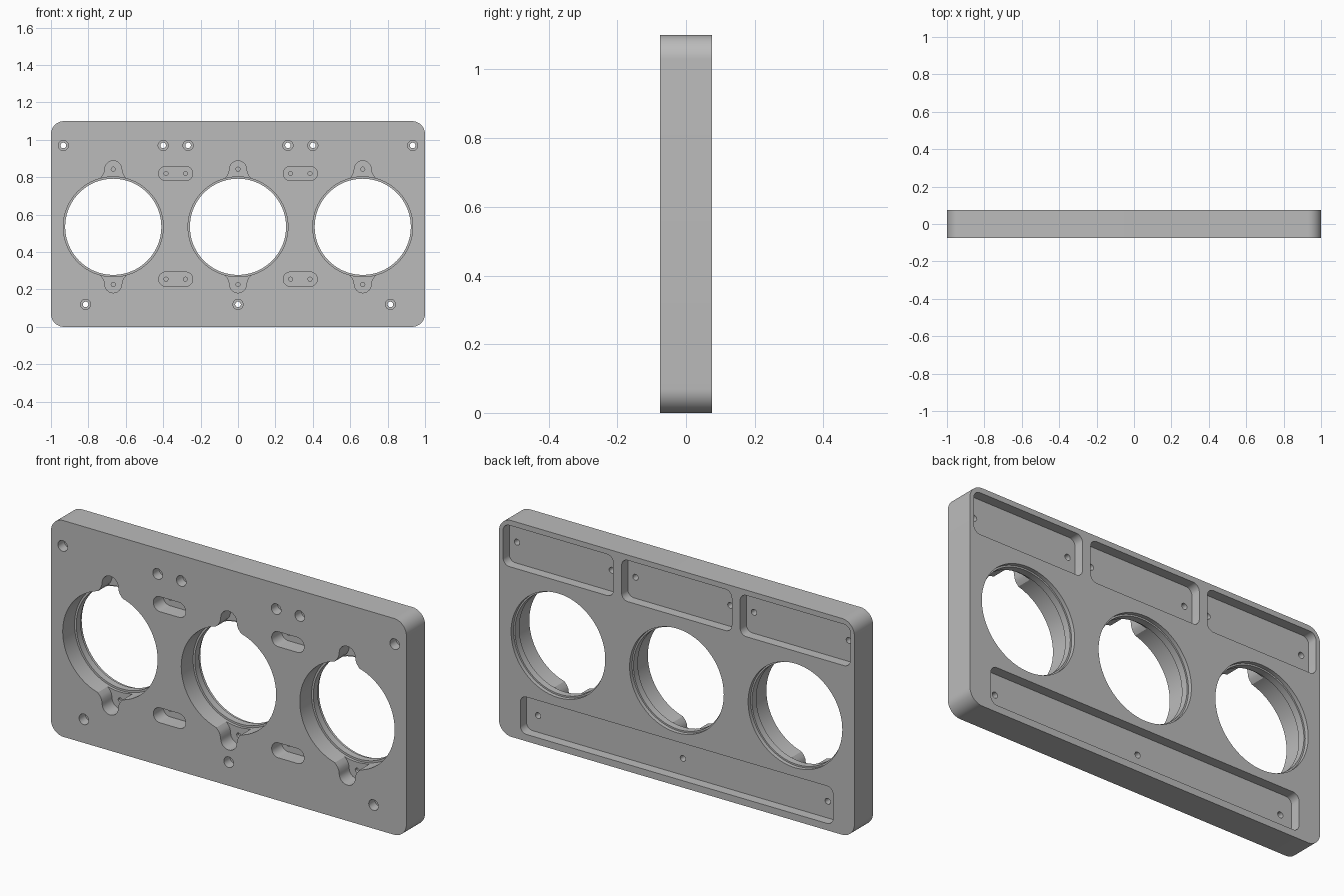
import bpy, bmesh, math

if "Cube" in bpy.data.objects:
    bpy.data.objects.remove(bpy.data.objects["Cube"])

FRONT, BACK = -0.075, 0.075
CZ = 0.535                      # height of the large bores
BAYS = (-0.667, 0.0, 0.667)     # x of the three bores


def circle(x, z, r, n=32):
    return [(x + r * math.cos(2 * math.pi * i / n), z + r * math.sin(2 * math.pi * i / n)) for i in range(n)]


def rounded(x, z, w, h, r, n=10):
    pts = []
    for k, (sx, sz) in enumerate(((1, 1), (-1, 1), (-1, -1), (1, -1))):
        for i in range(n + 1):
            a = math.pi / 2 * (k + i / n)
            pts.append((x + sx * (w / 2 - r) + r * math.cos(a), z + sz * (h / 2 - r) + r * math.sin(a)))
    return pts


def ear(x, side):
    # round tip, then sides that flare out towards the bore
    right = [(0.080, 0.245), (0.066, 0.262), (0.055, 0.275), (0.048, 0.290), (0.045, 0.308)]
    tip = [(0.045 * math.cos(a), 0.308 + 0.045 * math.sin(a)) for a in (math.pi * i / 16 for i in range(1, 16))]
    pts = right + tip + [(-px, pz) for px, pz in reversed(right)]
    return [(x + px, CZ + side * pz) for px, pz in pts]


def solid(name, outlines, y0, y1):
    """Extrude closed x-z outlines from y0 to y1 as one object."""
    bm = bmesh.new()
    for pts in outlines:
        a = [bm.verts.new((x, y0, z)) for x, z in pts]
        b = [bm.verts.new((x, y1, z)) for x, z in pts]
        bm.faces.new(a)
        bm.faces.new(b[::-1])
        for i in range(len(a)):
            j = (i + 1) % len(a)
            bm.faces.new((a[j], a[i], b[i], b[j]))
    bmesh.ops.recalc_face_normals(bm, faces=bm.faces)
    mesh = bpy.data.meshes.new(name)
    bm.to_mesh(mesh)
    bm.free()
    ob = bpy.data.objects.new(name, mesh)
    bpy.context.collection.objects.link(ob)
    return ob


# main plate
panel = solid("panel", [rounded(0, 0.55, 2.0, 1.1, 0.07, 12)], FRONT, BACK)

# fixing positions
screws = [(b + s * 0.267, 0.97) for b in BAYS for s in (-1, 1)] + [(x, 0.12) for x in (-0.815, 0, 0.815)]
slots = [(x, z) for x in (-0.333, 0.333) for z in (0.82, 0.255)]
ears = [(b, s) for b in BAYS for s in (-1, 1)]
pilots = [(b, CZ + s * 0.308) for b, s in ears] + [(x + d, z) for x, z in slots for d in (-0.052, 0.052)]
pockets = [rounded(b, 0.968, 0.62, 0.21, 0.035) for b in BAYS] + [rounded(0, 0.13, 1.76, 0.19, 0.035)]

O = 0.02                        # cutter overshoot beyond the plate
cutters = [
    solid("bore_cutter", [circle(b, CZ, 0.267, 96) for b in BAYS], FRONT - O, FRONT + 0.095),
    solid("lip_cutter", [circle(b, CZ, 0.257, 96) for b in BAYS], FRONT - O, BACK + O),
    solid("back_rim_cutter", [circle(b, CZ, 0.265, 96) for b in BAYS], BACK - 0.02, BACK + O),
    solid("ear_cutter", [ear(b, s) for b, s in ears], FRONT - O, FRONT + 0.08),
    solid("slot_cutter", [rounded(x, z, 0.182, 0.076, 0.0375) for x, z in slots], FRONT - O, FRONT + 0.08),
    solid("pocket_cutter", pockets, BACK - 0.05, BACK + O),
    solid("screw_head_cutter", [circle(x, z, 0.027) for x, z in screws], FRONT - O, FRONT + 0.05),
    solid("screw_cutter", [circle(x, z, 0.015, 24) for x, z in screws], FRONT - O, BACK + O),
    solid("pilot_cutter", [circle(x, z, 0.011, 16) for x, z in pilots], FRONT - O, FRONT + 0.093),
]
for c in cutters:
    mod = panel.modifiers.new(c.name, 'BOOLEAN')
    mod.operation, mod.solver, mod.object = 'DIFFERENCE', 'EXACT', c
    c.hide_render = True

# bake the cuts and drop the cutters
dg = bpy.context.evaluated_depsgraph_get()
mesh = bpy.data.meshes.new_from_object(panel.evaluated_get(dg))
panel.modifiers.clear()
panel.data = mesh
for c in cutters:
    bpy.data.objects.remove(c)

# plain grey finish
grey = bpy.data.materials.new("grey")
grey.diffuse_color = (0.5, 0.5, 0.5, 1)
grey.use_nodes = True
grey.node_tree.nodes["Principled BSDF"].inputs["Base Color"].default_value = grey.diffuse_color
mesh.materials.clear()
mesh.materials.append(grey)
bpy.context.view_layer.objects.active = panel
panel.select_set(True)
bpy.ops.object.shade_smooth_by_angle(angle=math.radians(30))
